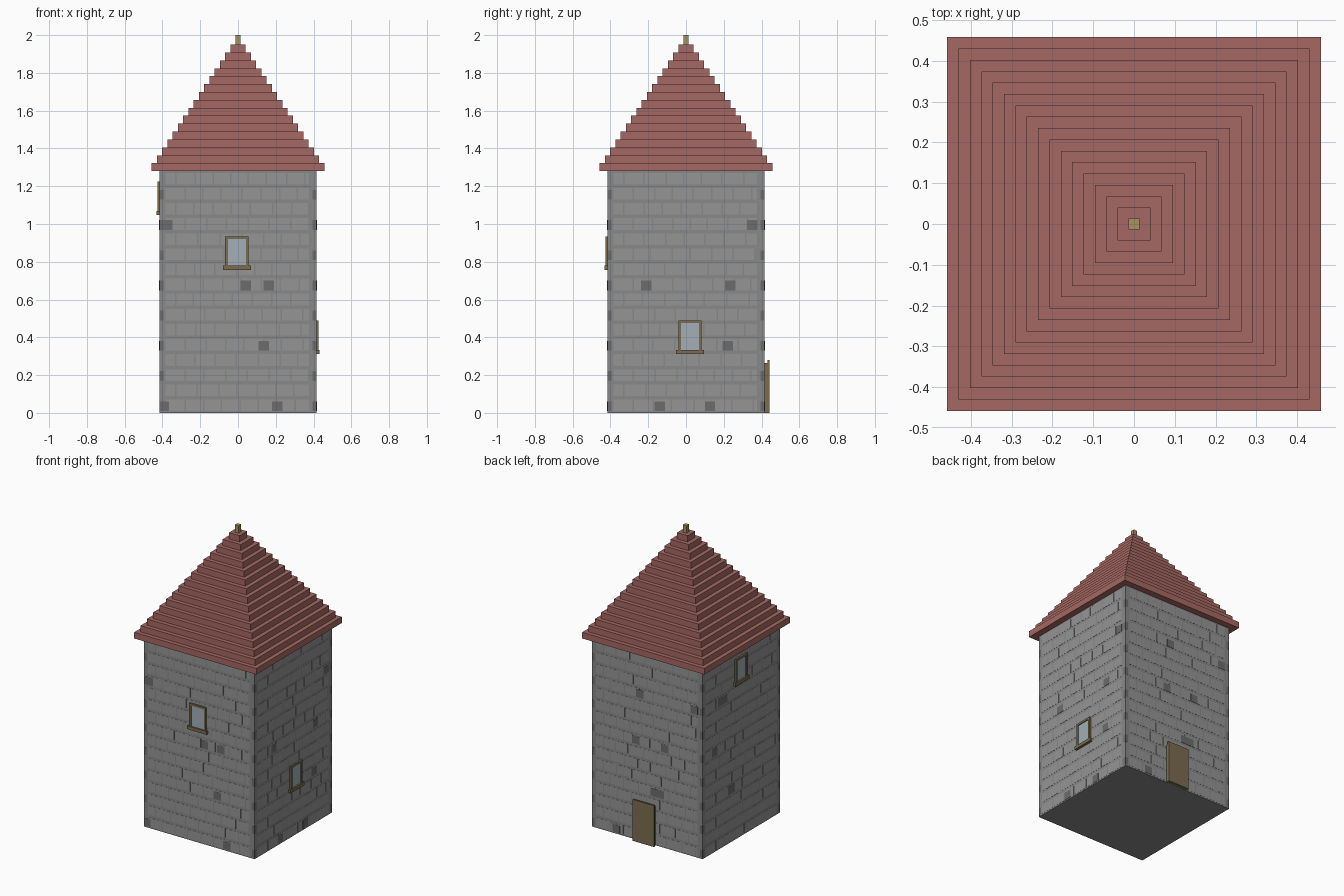
import bpy, bmesh, random
from math import pi
from mathutils import Matrix, Vector

if "Cube" in bpy.data.objects:
    bpy.data.objects.remove(bpy.data.objects["Cube"])

random.seed(4)
HALF, WALL_H = 0.415, 1.28
ROWS, ROW_H = 16, 0.08


def material(name, rgb):
    m = bpy.data.materials.new(name)
    m.diffuse_color = (*rgb, 1)
    m.use_nodes = True
    m.node_tree.nodes["Principled BSDF"].inputs["Base Color"].default_value = m.diffuse_color
    return m


STONE = material("stone", (0.25, 0.25, 0.25))
PALE = material("pale_stone", (0.30, 0.30, 0.30))
DARK = material("dark_stone", (0.15, 0.15, 0.15))
TILE = material("roof_tile", (0.38, 0.14, 0.125))
WOOD = material("wood", (0.20, 0.15, 0.08))
BRASS = material("finial_gold", (0.40, 0.29, 0.12))
GLASS = material("glass", (0.36, 0.43, 0.47))


def boxes(name, mat, spans, angle=0.0):
    """One object from (x0, x1, y0, y1, z0, z1) boxes, turned about z."""
    bm = bmesh.new()
    for x0, x1, y0, y1, z0, z1 in spans:
        mid = Vector(((x0 + x1) / 2, (y0 + y1) / 2, (z0 + z1) / 2))
        size = Matrix.Diagonal((x1 - x0, y1 - y0, z1 - z0, 1))
        bmesh.ops.create_cube(bm, size=1, matrix=Matrix.Translation(mid) @ size)
    bmesh.ops.rotate(bm, verts=bm.verts, cent=(0, 0, 0),
                     matrix=Matrix.Rotation(angle, 3, 'Z'))
    me = bpy.data.meshes.new(name)
    bm.to_mesh(me)
    bm.free()
    me.materials.append(mat)
    ob = bpy.data.objects.new(name, me)
    bpy.context.collection.objects.link(ob)
    return ob


def plate(u0, u1, z0, z1, out, base=HALF - 0.01):
    """Box standing out from the front wall plane."""
    return (u0, u1, -HALF - out, -base, z0, z1)


# tower body
boxes("tower_body", STONE, [(-HALF, HALF, -HALF, HALF, 0, WALL_H)])

# dark accent stones per side: (centre along wall, course, width)
accents = {
    "front": [(-0.375, 12, .055), (0.04, 8, .055), (0.163, 8, .055),
              (0.137, 4, .055), (-0.385, 0, .04), (0.207, 0, .055)],
    "right": [(0.35, 12, .055), (-0.21, 8, .055), (0.235, 8, .055),
              (0.222, 4, .055), (-0.14, 0, .055), (0.127, 0, .055)],
    "back": [(-0.055, 12, .055), (0.352, 12, .055), (-0.085, 8, .055),
             (0.133, 8, .055), (0.077, 4, .1), (-0.233, 0, .055)],
    "left": [(-0.20, 12, .1), (-0.287, 8, .055), (-0.117, 4, .055)],
}

# masonry courses on each wall
for i, (side, spots) in enumerate(accents.items()):
    stones, corners = [], []
    for k in range(ROWS):
        z = k * ROW_H + 0.009
        u, end = -0.385, 0.385
        first = 0.06 if k % 2 else 0.11
        while u < end - 0.02:
            w = min(first or random.uniform(0.09, 0.12), end - u)
            first = 0
            stones.append(plate(u, u + w - 0.008, z, z + 0.062, 0.001))
            u += w
        if k % 2 == 0:
            corners += [plate(-HALF, -0.395, z, z + 0.052, 0.0005),
                        plate(0.395, HALF, z, z + 0.052, 0.0005)]
    boxes(side + "_stones", PALE, stones, i * pi / 2)
    boxes(side + "_corner_stones", DARK, corners, i * pi / 2)
    boxes(side + "_dark_stones", DARK,
          [plate(u - w / 2, u + w / 2, k * ROW_H + 0.009, k * ROW_H + 0.061, 0.002)
           for u, k, w in spots], i * pi / 2)

# windows with frame, sill and pane
for side, turn, u, z in (("front", 0, -0.006, 0.757), ("right", 1, 0.021, 0.312),
                         ("left", 3, -0.01, 1.048)):
    a = turn * pi / 2
    boxes(side + "_window_frame", WOOD, [
        plate(u - 0.062, u - 0.048, z + 0.022, z + 0.177, 0.012),
        plate(u + 0.048, u + 0.062, z + 0.022, z + 0.177, 0.012),
        plate(u - 0.048, u + 0.048, z + 0.163, z + 0.177, 0.012)], a)
    boxes(side + "_window_sill", WOOD,
          [plate(u - 0.074, u + 0.074, z, z + 0.022, 0.017)], a)
    boxes(side + "_window_glass", GLASS,
          [plate(u - 0.048, u + 0.048, z + 0.022, z + 0.163, 0.006)], a)

# back door: inner panel and outer leaf
boxes("door_panel", WOOD, [plate(-0.087, 0.063, 0, 0.265, 0.016)], pi)
boxes("door_leaf", WOOD, [plate(-0.092, 0.068, 0, 0.28, 0.027, HALF + 0.016)], pi)

# stepped pyramid roof
STEPS, ROOF_TOP = 16, 1.95
h = (ROOF_TOP - WALL_H) / STEPS
for k in range(STEPS):
    r = 0.458 - k * (0.458 - 0.04) / (STEPS - 1)
    z = WALL_H + k * h
    boxes(f"roof_step_{k + 1}", TILE, [(-r, r, -r, r, z, z + h)])

# finial
boxes("finial", BRASS, [(-0.014, 0.014, -0.014, 0.014, ROOF_TOP, 2.0)])
